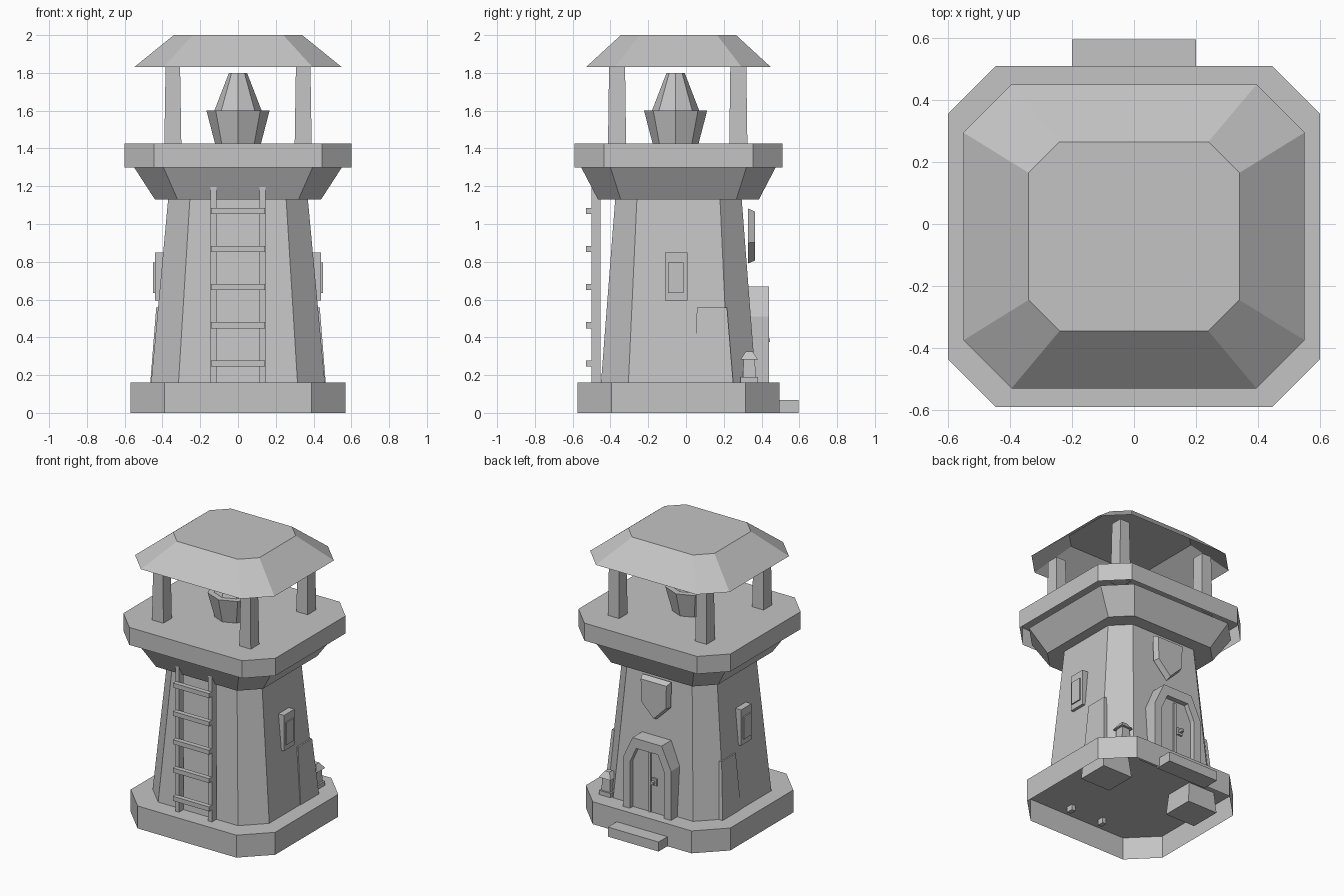
import bpy, bmesh, math

old = bpy.data.objects.get("Cube")
if old:
    bpy.data.objects.remove(old, do_unlink=True)

GREY = (0.55, 0.55, 0.55, 1)
stone = bpy.data.materials.new("plain_grey")
stone.use_nodes = True
stone.diffuse_color = GREY
stone.node_tree.nodes["Principled BSDF"].inputs["Base Color"].default_value = GREY

CY = -0.04  # middle of the tower along y


def finish(name, bm):
    bmesh.ops.recalc_face_normals(bm, faces=bm.faces)
    mesh = bpy.data.meshes.new(name)
    bm.to_mesh(mesh)
    bm.free()
    mesh.materials.append(stone)
    ob = bpy.data.objects.new(name, mesh)
    bpy.context.scene.collection.objects.link(ob)
    return ob


def loft(name, rings, bottom=True, top=True):
    """Skin rings of points, with optional end caps."""
    bm = bmesh.new()
    loops = [[bm.verts.new(p) for p in ring] for ring in rings]
    n = len(loops[0])
    for a, b in zip(loops, loops[1:]):
        for i in range(n):
            j = (i + 1) % n
            bm.faces.new((a[i], a[j], b[j], b[i]))
    if bottom:
        bm.faces.new(loops[0])
    if top:
        bm.faces.new(loops[-1])
    return finish(name, bm)


def cut_rect(hx, hy, cut, z, cx=0, cy=CY):
    """Rectangle with its corners cut off."""
    pts = []
    for sx, sy in ((1, 1), (-1, 1), (-1, -1), (1, -1)):
        pair = [(cx + sx * hx, cy + sy * (hy - cut), z),
                (cx + sx * (hx - cut), cy + sy * hy, z)]
        pts += pair if sx * sy > 0 else pair[::-1]
    return pts


def rect(x0, x1, y0, y1, z):
    return [(x0, y0, z), (x1, y0, z), (x1, y1, z), (x0, y1, z)]


def box(name, x0, x1, y0, y1, z0, z1):
    return loft(name, [rect(x0, x1, y0, y1, z0), rect(x0, x1, y0, y1, z1)])


def circle(r, z, n=8, cx=0, cy=-0.055):
    return [(cx + r * math.cos(math.tau * i / n),
             cy + r * math.sin(math.tau * i / n), z) for i in range(n)]


def outline(half, y, grow=1.0, zc=0):
    """Mirror half an outline (x, z) and place it at depth y."""
    pts = half + [(-x, z) for x, z in reversed(half) if x > 0]
    return [(x * grow, y, zc + (z - zc) * grow) for x, z in pts]


# Main body, with plinth, deck and roof as shells open below
loft("plinth", [cut_rect(0.57, 0.535, 0.18, 0), cut_rect(0.57, 0.535, 0.18, 0.16)], bottom=False)
loft("tower", [cut_rect(0.46, 0.41, 0.145, 0.16), cut_rect(0.37, 0.335, 0.115, 1.13)])
loft("corbel", [cut_rect(0.44, 0.426, 0.12, 1.13), cut_rect(0.55, 0.515, 0.155, 1.30)])
loft("deck", [cut_rect(0.60, 0.55, 0.155, 1.30), cut_rect(0.60, 0.55, 0.155, 1.425)], bottom=False)
loft("roof", [cut_rect(0.55, 0.49, 0.155, 1.83), cut_rect(0.34, 0.305, 0.10, 2.0)], bottom=False)

# Roof posts
for sx, side in ((1, "left"), (-1, "right")):
    for y, end in ((-0.365, "front"), (0.277, "back")):
        x = sx * 0.345
        loft(f"{end}_{side}_post", [
            rect(x - 0.045, x + 0.045, y - 0.048, y + 0.048, 1.42),
            rect(x - 0.038, x + 0.038, y - 0.042, y + 0.042, 1.86)])

# Beacon bowl and flame
loft("beacon_bowl", [circle(0.12, 1.42), circle(0.167, 1.60)])
loft("beacon_flame", [circle(0.125, 1.60), circle(0.048, 1.80)])

# Ladder on the front
for sx, side in ((1, "left"), (-1, "right")):
    x = sx * 0.13
    box(f"{side}_ladder_rail", x - 0.015, x + 0.015, -0.50, -0.452, 0.12, 1.20)
for i in range(5):
    z = 0.262 + 0.202 * i
    box(f"ladder_rung_{i + 1}", -0.143, 0.143, -0.53, -0.495, z - 0.016, z + 0.016)

# Side windows and buttresses
for s, side in ((1, "left"), (-1, "right")):
    box(f"{side}_window_frame", s * 0.36, s * 0.44, -0.11, 0.008, 0.595, 0.85)
    box(f"{side}_window_pane", s * 0.43, s * 0.449, -0.095, -0.012, 0.635, 0.795)
    loft(f"{side}_buttress", [rect(s * 0.24, s * 0.476, 0.037, 0.262, 0.01),
                              rect(s * 0.30, s * 0.433, 0.058, 0.217, 0.558)])

# Arched door at the back: outer arch, recessed panel
arch = [(0.19, 0.15), (0.19, 0.51), (0.115, 0.67)]
opening = [(0.135, 0.15), (0.135, 0.49), (0.085, 0.60)]
loft("door_frame", [outline(arch, 0.28), outline(arch, 0.44),
                    outline(opening, 0.44), outline(opening, 0.405)])
box("door_seam", -0.01, 0.01, 0.40, 0.414, 0.16, 0.585)
box("door_handle_plate", -0.06, -0.02, 0.40, 0.418, 0.36, 0.41)
box("door_handle", -0.05, -0.03, 0.41, 0.445, 0.375, 0.395)
box("door_step", -0.20, 0.20, 0.47, 0.595, 0, 0.068)

# Shield above the door
shield = [(0, 0.79), (0.11, 0.90), (0.115, 1.083)]
loft("shield", [outline(shield, 0.327), outline(shield, 0.366, 0.88, 0.93)])

# Small lantern on the plinth corner
LX, LY = 0.375, 0.335


def square(h, z):
    return rect(LX - h, LX + h, LY - h, LY + h, z)


loft("lantern_base", [square(0.046, 0.15), square(0.046, 0.19)])
loft("lantern_body", [square(0.034, 0.19), square(0.03, 0.285)])
loft("lantern_cap", [square(0.046, 0.283), square(0.018, 0.325)])
